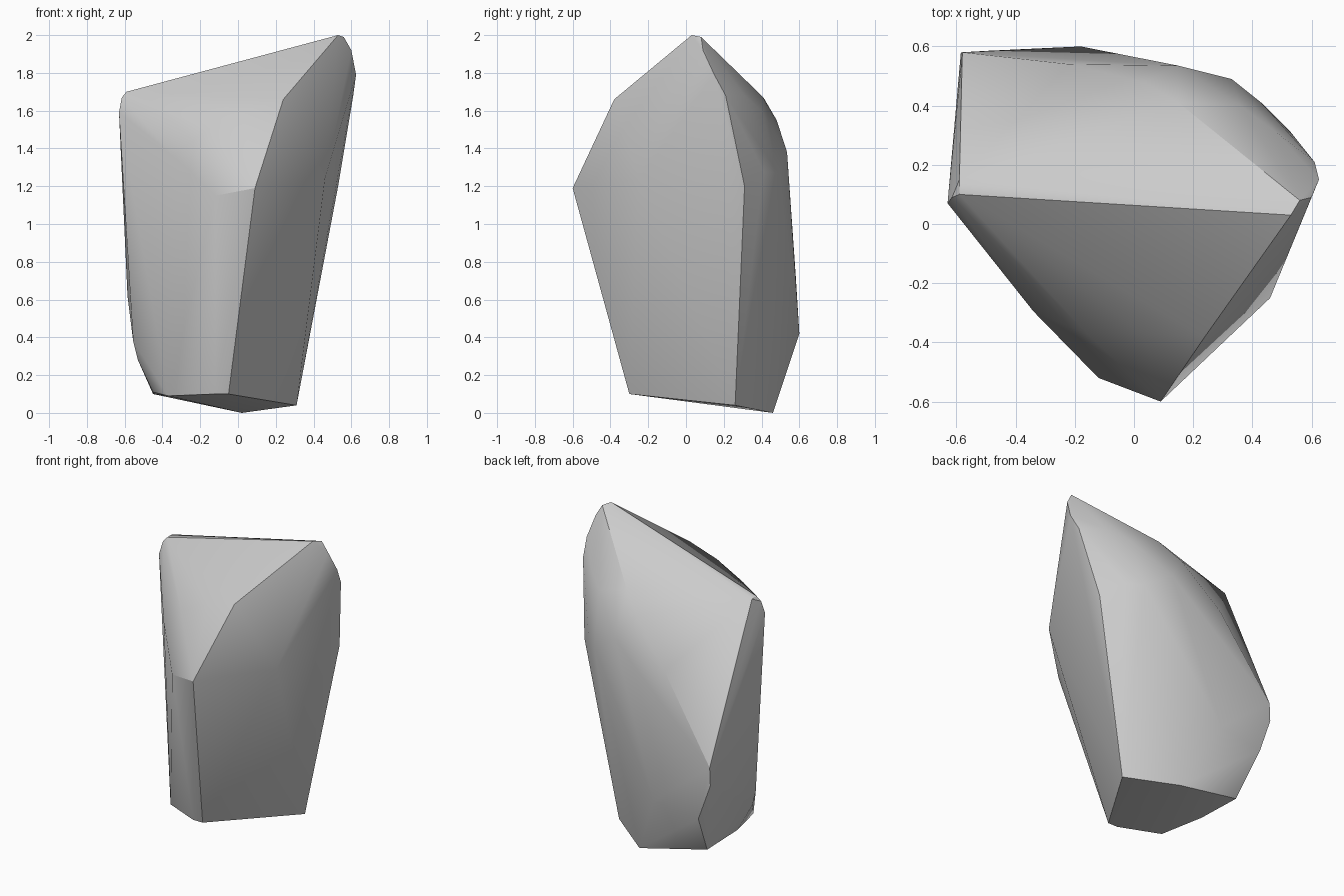
import bpy, bmesh

# Corner points of the boulder, grouped by region; the convex hull forms its facets
base = [(0.02, 0.46, 0), (0.31, 0.26, 0.04), (-0.05, -0.30, 0.10), (-0.12, -0.30, 0.10),
        (-0.37, -0.18, 0.09), (-0.45, 0.10, 0.11), (-0.45, 0.42, 0.10)]
lower_left = [(-0.53, 0.06, 0.28), (-0.555, 0.06, 0.38), (-0.585, 0.58, 0.62),
              (-0.58, 0.58, 0.74), (-0.18, 0.60, 0.42), (-0.50, 0.585, 0.38)]
front = [(0.09, -0.60, 1.19), (-0.12, -0.52, 1.15), (0.46, -0.25, 1.24),
         (0.24, -0.38, 1.66), (0.03, -0.37, 1.60), (-0.16, -0.37, 1.50),
         (-0.34, -0.295, 1.36)]
ridge = [(0.53, 0.03, 2.0), (0.56, 0.08, 1.99), (0.60, 0.09, 1.92), (0.625, 0.15, 1.79),
         (0.61, 0.21, 1.68), (-0.59, 0.10, 1.70), (-0.59, 0.15, 1.70),
         (-0.615, 0.09, 1.67), (-0.63, 0.07, 1.59)]
back = [(0.53, 0.31, 1.20), (0.43, 0.41, 1.28), (0.33, 0.49, 1.27), (0.15, 0.535, 1.38),
        (-0.22, 0.54, 1.27), (0.03, 0.48, 1.55), (0.15, 0.41, 1.67),
        (0.36, 0.40, 1.60), (0.48, 0.31, 1.68)]

bm = bmesh.new()
for p in base + lower_left + front + ridge + back:
    bm.verts.new(p)
hull = bmesh.ops.convex_hull(bm, input=bm.verts)
loose = [v for v in bm.verts if not v.link_faces]
bmesh.ops.delete(bm, geom=loose, context='VERTS')
bmesh.ops.recalc_face_normals(bm, faces=bm.faces)

mesh = bpy.data.meshes.new("boulder")
bm.to_mesh(mesh)
bm.free()
rock = bpy.data.objects.new("boulder", mesh)
bpy.context.collection.objects.link(rock)

# Soft shading across gentle facets, crisp main edges
bpy.context.view_layer.objects.active = rock
rock.select_set(True)
bpy.ops.object.shade_smooth_by_angle(angle=0.52)
